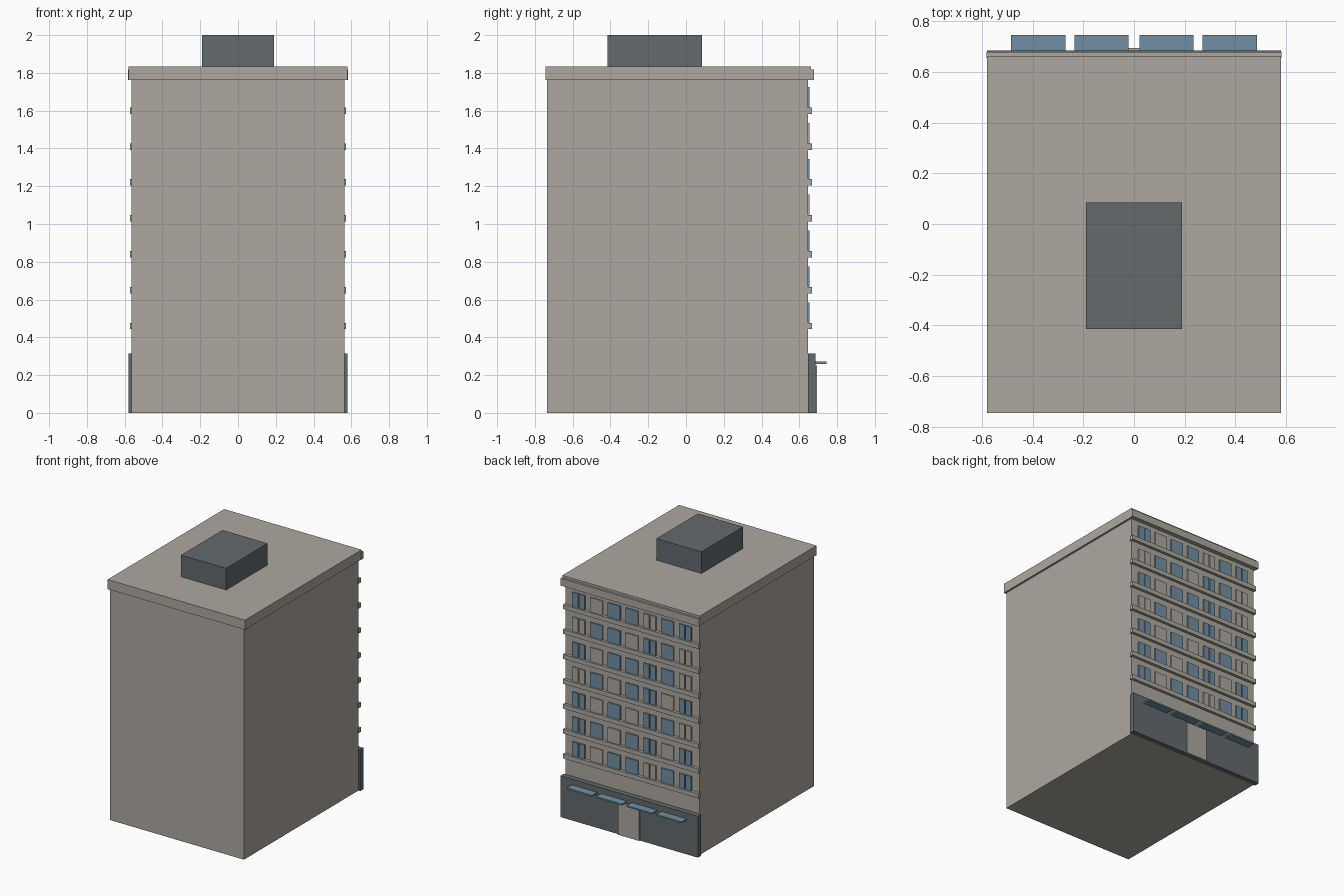
import bpy, bmesh

cube = bpy.data.objects.get("Cube")
if cube:
    bpy.data.objects.remove(cube, do_unlink=True)


def material(name, r, g, b):
    m = bpy.data.materials.new(name)
    m.use_nodes = True
    m.diffuse_color = (r, g, b, 1)
    m.node_tree.nodes["Principled BSDF"].inputs["Base Color"].default_value = (r, g, b, 1)
    return m


STONE = material("warm_grey_stone", 0.42, 0.39, 0.345)
DARK = material("dark_slate", 0.127, 0.144, 0.153)
GLASS = material("blue_glass", 0.165, 0.275, 0.366)


def boxes(name, mat, *spans):
    """One object made of boxes given as (x0, x1, y0, y1, z0, z1)."""
    bm = bmesh.new()
    for x0, x1, y0, y1, z0, z1 in spans:
        verts = bmesh.ops.create_cube(bm, size=1)["verts"]
        for v in verts:
            v.co.x = x1 if v.co.x > 0 else x0
            v.co.y = y1 if v.co.y > 0 else y0
            v.co.z = z1 if v.co.z > 0 else z0
    mesh = bpy.data.meshes.new(name)
    bm.to_mesh(mesh)
    bm.free()
    mesh.materials.append(mat)
    ob = bpy.data.objects.new(name, mesh)
    bpy.context.collection.objects.link(ob)
    return ob


WALL = 0.645  # plane of the windowed wall

# Tower, roof slab, cornice and rooftop plant room
boxes("tower", STONE, (-0.565, 0.565, -0.735, WALL, 0, 1.77))
boxes("roof_slab", STONE, (-0.58, 0.58, -0.745, 0.662, 1.762, 1.835))
boxes("cornice", STONE, (-0.583, 0.583, 0.655, 0.678, 1.762, 1.818))
boxes("plant_room", DARK, (-0.19, 0.19, -0.415, 0.085, 1.83, 2))

# Ground floor front, door and awnings
boxes("ground_floor_front", DARK, (-0.58, 0.58, WALL, 0.685, 0, 0.315))
boxes("door", STONE, (-0.09, 0.09, 0.68, 0.694, 0, 0.25))
boxes("awnings", GLASS, *[(x - 0.107, x + 0.107, 0.68, 0.745, 0.26, 0.271)
                          for x in (-0.378, -0.128, 0.128, 0.378)])

# Ledges under each upper floor
floors = [0.46 + 0.19 * i for i in range(7)]
boxes("floor_ledges", STONE, *[(-0.572, 0.572, WALL - 0.01, 0.667, z - 0.017, z + 0.017)
                               for z in floors])

# Windows from the top floor down: G is glazed, s is shuttered
pattern = ("GsGGsGG", "sGGsGGs", "GsGGGGs", "sGsGGsG", "GsGsGGs", "GGsGGsG", "GsGGsGG")
glazed, shuttered = [], []
for z, row in zip(reversed(floors), pattern):
    for col, kind in enumerate(row):
        x = 0.45 - 0.15 * col
        # Some columns have a narrow side pane
        panes = [(-0.052, 0.052)]
        if col in (0, 4, 6):
            panes = [(0.004, 0.052), (-0.052, -0.004)]
        group = glazed if kind == "G" else shuttered
        for a, b in panes:
            group.append((x + a, x + b, WALL - 0.005, WALL + 0.01, z + 0.017, z + 0.125))
boxes("glazed_windows", GLASS, *glazed)
boxes("shuttered_windows", STONE, *shuttered)
